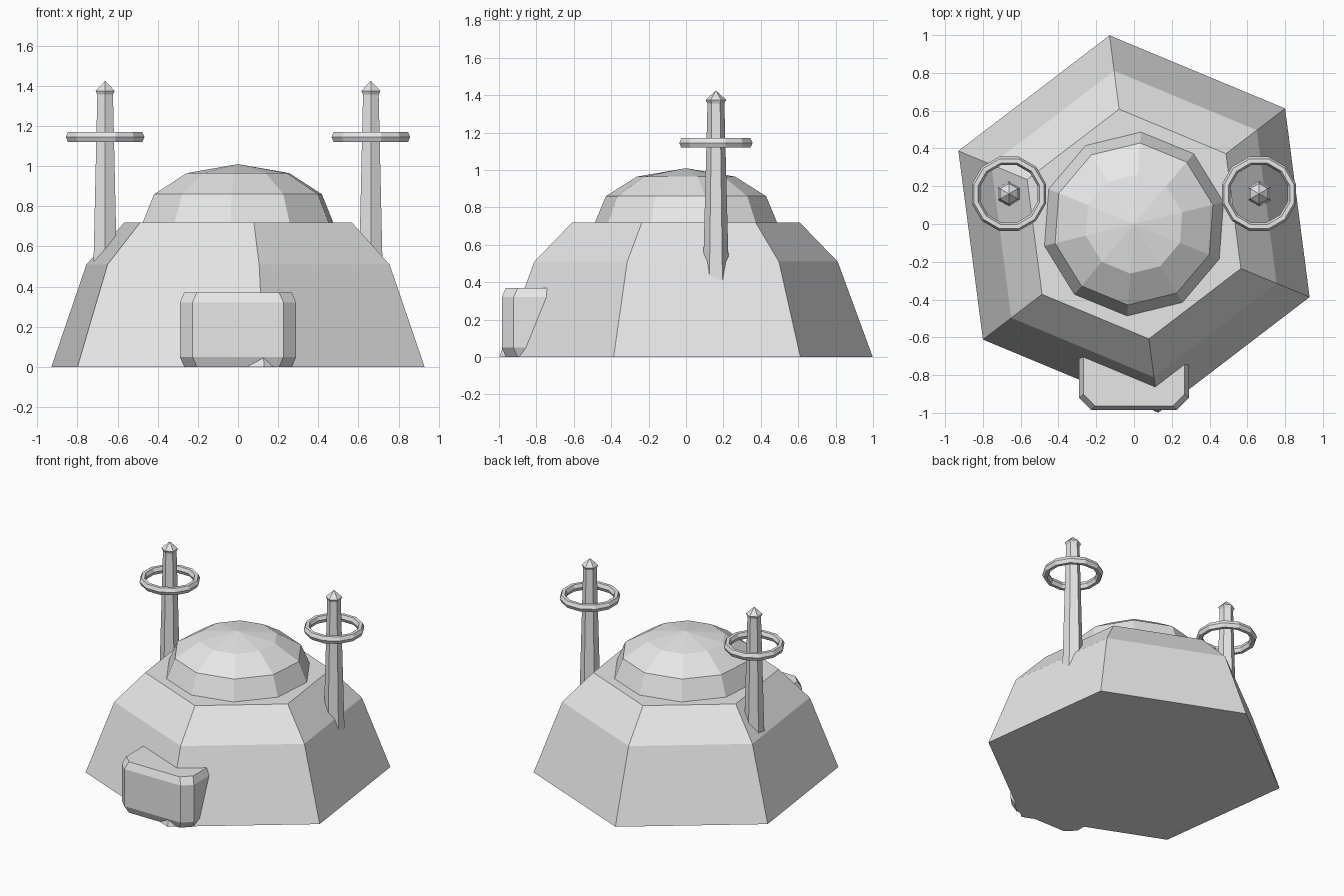
import bpy
import bmesh
from math import cos, sin, radians, tau

cube = bpy.data.objects.get("Cube")
if cube:
    bpy.data.objects.remove(cube, do_unlink=True)

grey = bpy.data.materials.new("plain_grey")
grey.use_nodes = True
colour = (0.8, 0.8, 0.8, 1)
grey.diffuse_color = colour
grey.node_tree.nodes["Principled BSDF"].inputs["Base Color"].default_value = colour


def finish(name, bm, location=(0, 0, 0)):
    """Turn a bmesh into a flat-shaded object."""
    bmesh.ops.remove_doubles(bm, verts=bm.verts, dist=0.0005)
    bmesh.ops.recalc_face_normals(bm, faces=bm.faces)
    mesh = bpy.data.meshes.new(name)
    bm.to_mesh(mesh)
    bm.free()
    mesh.materials.append(grey)
    obj = bpy.data.objects.new(name, mesh)
    obj.location = location
    bpy.context.collection.objects.link(obj)
    return obj


def loft(name, rings, location=(0, 0, 0), closed=False):
    """Skin a stack of point rings, capped at both ends unless closed."""
    bm = bmesh.new()
    rows = [[bm.verts.new(p) for p in ring] for ring in rings]
    pairs = list(zip(rows, rows[1:]))
    if closed:
        pairs.append((rows[-1], rows[0]))
    else:
        bm.faces.new(rows[0])
        bm.faces.new(rows[-1])
    for low, high in pairs:
        for i in range(len(low)):
            j = (i + 1) % len(low)
            bm.faces.new((low[i], low[j], high[j], high[i]))
    return finish(name, bm, location)


def turned(name, profile, sides, turn, location=(0, 0, 0), closed=False):
    """Revolve (radius, height) pairs into a faceted solid."""
    angles = [radians(turn) + tau * i / sides for i in range(sides)]
    rings = [[(r * cos(a), r * sin(a), z) for a in angles] for r, z in profile]
    return loft(name, rings, location, closed)


# Hexagonal body with a steeper lower wall
turned("base_body", [(1.007, 0), (0.818, 0.51), (0.613, 0.72)], 6, 37.4)

# Ten-sided dome on the roof
turned("roof_dome", [(0.49, 0.715), (0.43, 0.86), (0.263, 0.965), (0.0001, 1.01)], 10, 13.7)


# Entrance block with chamfered corners
def door_ring(z, inset):
    x, front, cut = 0.29 - inset, -0.985 + inset, 0.063
    half = [(x, -0.5), (x, front + cut), (x - cut, front)]
    return [(px, py, z) for px, py in half] + [(-px, py, z) for px, py in reversed(half)]


loft("entrance_block", [door_ring(0, 0.022), door_ring(0.05, 0),
                        door_ring(0.32, 0), door_ring(0.37, 0.022)])

# Pair of tapered towers, each with a pointed cap and a floating ring
ring_section = [(0.18 + 0.023 * cos(tau * i / 6), 0.029 * sin(tau * i / 6)) for i in range(6)]
for side, x in (("left", 0.662), ("right", -0.662)):
    spot = (x, 0.16, 0)
    turned(side + "_tower", [(0.07, 0.4), (0.045, 1.36)], 6, 30, spot)
    turned(side + "_tower_cap", [(0.043, 1.352), (0.055, 1.375), (0.0001, 1.425)], 6, 30, spot)
    turned(side + "_tower_ring", ring_section, 12, 15, (x, 0.16, 1.145), closed=True)
